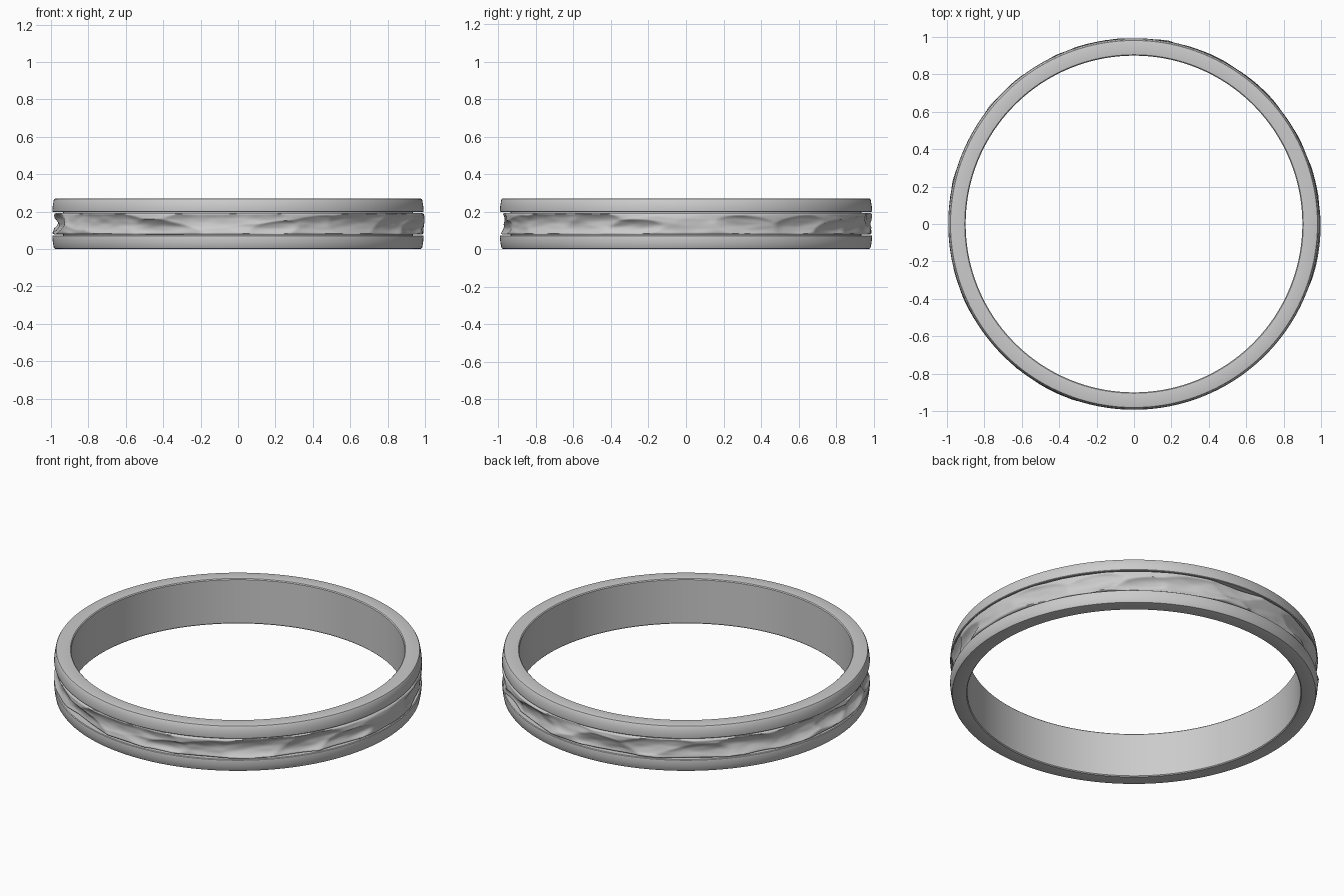
import bpy, bmesh, math, random
from mathutils import noise, Vector

if "Cube" in bpy.data.objects:
    bpy.data.objects.remove(bpy.data.objects["Cube"])

random.seed(7)
SEG = 360
H = 0.27

metal = bpy.data.materials.new("silver_grey")
metal.diffuse_color = (0.6, 0.6, 0.6, 1)
metal.use_nodes = True
metal.node_tree.nodes["Principled BSDF"].inputs["Base Color"].default_value = metal.diffuse_color


def lathe(name, rings, angle):
    """rings(a) gives the closed (radius, z) section at angle a."""
    bm = bmesh.new()
    loops = []
    for i in range(SEG):
        a = 2 * math.pi * i / SEG
        loops.append([bm.verts.new((r * math.cos(a), r * math.sin(a), z)) for r, z in rings(a)])
    n = len(loops[0])
    for i in range(SEG):
        p, q = loops[i], loops[(i + 1) % SEG]
        for j in range(n):
            k = (j + 1) % n
            bm.faces.new((p[j], q[j], q[k], p[k]))
    bmesh.ops.recalc_face_normals(bm, faces=bm.faces)
    me = bpy.data.meshes.new(name)
    bm.to_mesh(me)
    bm.free()
    me.materials.append(metal)
    ob = bpy.data.objects.new(name, me)
    bpy.context.collection.objects.link(ob)
    bpy.context.view_layer.objects.active = ob
    ob.select_set(True)
    bpy.ops.object.shade_smooth_by_angle(angle=math.radians(angle))
    ob.select_set(False)
    return ob


# Ring body: two raised rims with a recessed channel between them
half = [(0.900, 0.006), (0.905, 0.001), (0.911, 0.0), (0.974, 0.0), (0.981, 0.002), (0.985, 0.008),
        (0.990, 0.035), (0.993, 0.066), (0.992, 0.070), (0.988, 0.073), (0.935, 0.073)]
body = half + [(r, H - z) for r, z in reversed(half)]
lathe("ring_body", lambda a: body, 25)

# Hammer dents: (angle, height, half length, half width, depth)
dents = [(180, .135, 11, .045, .045), (265, .150, 20, .06, .028), (270, .125, 14, .05, .022)]
a = 20
while a < 350:
    dents.append((a, random.uniform(.10, .17), random.uniform(9, 17),
                  random.uniform(.04, .065), random.uniform(.018, .035)))
    a += random.uniform(13, 21)


def band_radius(a, z):
    deg = math.degrees(a)
    d = 0.0
    for da, dz, l, w, depth in dents:
        u = (deg - da + 180) % 360 - 180
        v = z - dz
        u += v * 60 * (1 if da % 2 < 1 else -1)   # slanted dent edges
        s = (u / l) ** 2 + (v / w) ** 2
        if s < 1:
            d = max(d, depth * (1 - s) ** 0.8)
    p = Vector((math.cos(a) * 5, math.sin(a) * 5, z * 16))
    return min(0.998, 0.994 - d + 0.007 * noise.noise(p) + 0.003 * noise.noise(p * 2.3))


# Hammered centre band, separated from the rims by thin slots
Z0, Z1, N = 0.078, 0.192, 26


def band_section(a):
    pts = [(0.93, Z0)]
    for j in range(N + 1):
        t = j / N
        z = Z0 + (Z1 - Z0) * t
        e = min(t, 1 - t)
        drop = 0.008 * max(0, 1 - e / 0.07) ** 2   # rounded band edges
        pts.append((band_radius(a, z) - drop, z))
    return pts + [(0.93, Z1)]


lathe("hammered_band", band_section, 50)
